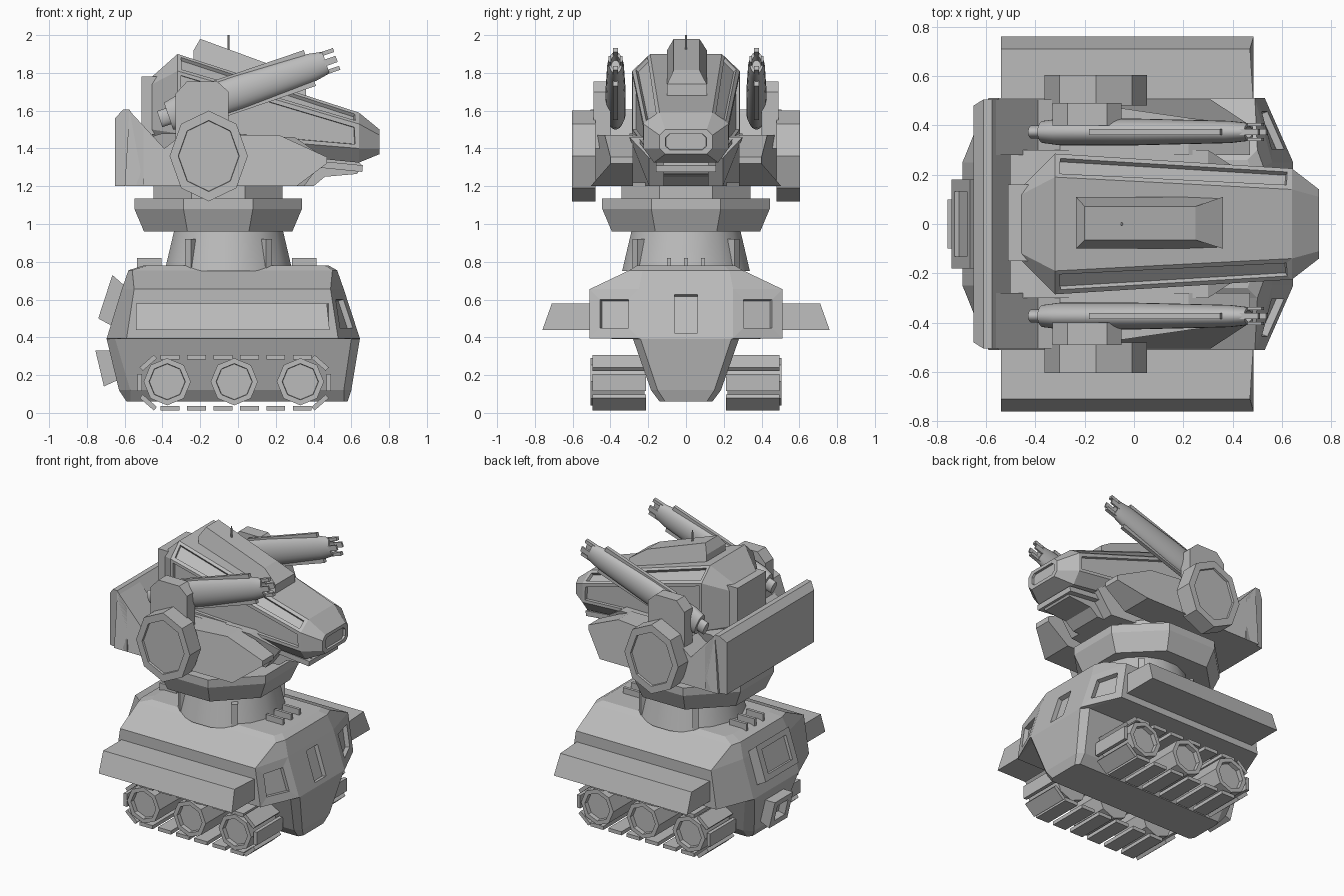
import bpy, bmesh, math
from mathutils import Matrix, Vector

cube = bpy.data.objects.get("Cube")
if cube:
    bpy.data.objects.remove(cube, do_unlink=True)

grey = bpy.data.materials.new("plain grey")
grey.use_nodes = True
grey.diffuse_color = (0.5, 0.5, 0.5, 1)
grey.node_tree.nodes["Principled BSDF"].inputs["Base Color"].default_value = grey.diffuse_color


def loft(rings, bm=None):
    """Skin equal-length rings of points and cap both ends."""
    bm = bm or bmesh.new()
    rows = [[bm.verts.new(p) for p in ring] for ring in rings]
    count = len(rows[0])
    for low, high in zip(rows, rows[1:]):
        for i in range(count):
            j = (i + 1) % count
            bm.faces.new((low[i], low[j], high[j], high[i]))
    bm.faces.new(rows[0])
    bm.faces.new(rows[-1])
    bmesh.ops.recalc_face_normals(bm, faces=bm.faces[:])
    return bm


def slab(profile, y_from, y_to, bm=None):
    """Extrude an x-z profile along y."""
    return loft([[(x, y, z) for x, z in profile] for y in (y_from, y_to)], bm)


def circle(sides, rx, ry, turn=0):
    steps = [math.tau * (i + turn) / sides for i in range(sides)]
    return [(rx * math.cos(a), ry * math.sin(a)) for a in steps]


def disc(x, z, rx, rz, sides=8):
    return [(x + a, z + b) for a, b in circle(sides, rx, rz)]


def turned(x, levels, sides, turn=0):
    """Stack of level polygons given as (z, radius)."""
    return loft([[(x + a, b, z) for a, b in circle(sides, r, r, turn)] for z, r in levels])


def box(bm, place, size, angle=0, axis="Y"):
    matrix = Matrix.Translation(place) @ Matrix.Rotation(angle, 4, axis) @ Matrix.Diagonal((*size, 1))
    bmesh.ops.create_cube(bm, size=1, matrix=matrix)


def facing(bm, direction):
    return max(bm.faces, key=lambda f: f.normal.dot(Vector(direction)) + 0.01 * f.calc_area())


def recess(bm, face, scale, depth):
    """Cut a scaled copy of a face into the surface."""
    bmesh.ops.inset_individual(bm, faces=[face], thickness=0.005)
    middle = face.calc_center_median()
    for v in face.verts:
        v.co = middle + (v.co - middle) * Vector(scale)
    bmesh.ops.inset_individual(bm, faces=[face], thickness=0.002, depth=-depth)


def finish(name, bm, mirror=False, smooth=False):
    mesh = bpy.data.meshes.new(name)
    bm.to_mesh(mesh)
    bm.free()
    mesh.materials.append(grey)
    obj = bpy.data.objects.new(name, mesh)
    bpy.context.scene.collection.objects.link(obj)
    if mirror:
        obj.modifiers.new("mirror", "MIRROR").use_axis = (False, True, False)
    if smooth:
        for polygon in mesh.polygons:
            polygon.use_smooth = True
        mesh.set_sharp_from_angle(angle=math.radians(35))


# Hull with a narrow keel and chamfered corners
def hull_ring(z, front, back, end_y, side_front, side_back, side_y):
    half = [(front, end_y), (side_front, side_y), (side_back, side_y), (back, end_y)]
    return [(x, y, z) for x, y in half] + [(x, -y, z) for x, y in reversed(half)]


hull = loft([
    hull_ring(0.06, 0.58, -0.59, 0.11, 0.56, -0.57, 0.14),
    hull_ring(0.12, 0.6, -0.63, 0.15, 0.56, -0.57, 0.185),
    hull_ring(0.39, 0.645, -0.695, 0.24, 0.6, -0.65, 0.28),
    hull_ring(0.395, 0.645, -0.695, 0.25, 0.53, -0.59, 0.51),
    hull_ring(0.655, 0.56, -0.615, 0.25, 0.49, -0.55, 0.51),
    hull_ring(0.755, 0.525, -0.58, 0.23, 0.5, -0.56, 0.3),
    hull_ring(0.78, 0.48, -0.5, 0.2, 0.46, -0.48, 0.26)])
windows = [f for f in hull.faces if f.normal.x > 0.5 and 0.5 < f.calc_center_median().z < 0.6]
for f in windows:
    centred = abs(f.calc_center_median().y) < 0.1
    recess(hull, f, (0.8, 0.25, 0.8) if centred else (0.6, 0.6, 0.6), 0.03)
finish("hull", hull)

# Hatches on the back of the hull
hatch = slab([(-0.665, 0.73), (-0.58, 0.655), (-0.63, 0.44), (-0.74, 0.5)], -0.18, 0.18)
recess(hatch, facing(hatch, (-1, 0, 0)), (0.7, 0.75, 0.7), 0.02)
finish("rear_hatch", hatch)
hitch = slab([(-0.755, 0.33), (-0.62, 0.33), (-0.6, 0.19), (-0.71, 0.14)], -0.1, 0.1)
recess(hitch, facing(hitch, (-1, 0, 0)), (0.6, 0.6, 0.6), 0.05)
finish("rear_hitch", hitch)

# Side fenders
fender = loft([[(x, 0.48, 0.44), (x, 0.48, 0.58), (x - trim, 0.71, 0.58), (x, 0.76, 0.44)]
               for x, trim in ((-0.54, 0), (0.485, 0.015))])
finish("fender", fender, mirror=True)

# Roof fins
fins = bmesh.new()
for x in (-0.47, 0.35):
    for y in (-0.09, 0, 0.09):
        box(fins, (x, y, 0.79), (0.13, 0.02, 0.06))
finish("roof_fins", fins)

# Track pads laid around a chamfered loop
pads = bmesh.new()
for i in range(6):
    for z in (0.025, 0.295):
        box(pads, (-0.36 + i * 0.14, 0.353, z), (0.1, 0.285, 0.025))
for x, out in ((-0.52, -1), (0.48, 1)):
    box(pads, (x, 0.353, 0.16), (0.025, 0.285, 0.09))
    for z, lift in ((0.055, -1), (0.265, 1)):
        box(pads, (x - out * 0.045, 0.353, z), (0.1, 0.285, 0.025), out * lift * 0.72)
finish("track_pads", pads, mirror=True)

# Road wheels
for label, x in (("rear", -0.375), ("middle", -0.02), ("front", 0.33)):
    wheel = slab(disc(x, 0.165, 0.125, 0.125), 0.22, 0.505)
    recess(wheel, facing(wheel, (0, 1, 0)), (0.8, 1, 0.8), 0.03)
    finish(label + "_wheel", wheel, mirror=True)

# Neck, ribs and collar
finish("neck", turned(-0.05, [(0.75, 0.345), (0.98, 0.29)], 16, 0.5), smooth=True)
ribs = bmesh.new()
for sx in (-1, 1):
    box(ribs, (-0.05 + sx * 0.2, 0.25, 0.84), (0.04, 0.05, 0.16), sx * -0.65, "Z")
finish("neck_ribs", ribs, mirror=True)
finish("collar", turned(-0.105, [(0.96, 0.425), (1.08, 0.48), (1.135, 0.48)], 8, 0.5))
finish("turret_ring", turned(-0.105, [(1.12, 0.37), (1.22, 0.37)], 8, 0.5))

# Turret body
core = slab([(-0.6, 1.2), (-0.6, 1.42), (-0.4, 1.48), (0.3, 1.46), (0.46, 1.35), (0.35, 1.2)], -0.3, 0.3)
for v in core.verts:
    if v.co.x > 0.32:
        v.co.y *= 0.65
finish("turret_core", core)
wall = slab([(-0.65, 1.2), (-0.65, 1.56), (-0.61, 1.605), (-0.575, 1.605), (-0.5, 1.5), (-0.5, 1.2)], -0.505, 0.505)
for v in wall.verts:
    if v.co.x < -0.63:
        v.co.y *= 0.95
finish("rear_wall", wall)
skirt = slab([(-0.6, 1.2), (-0.575, 1.6), (-0.39, 1.4), (-0.3, 1.47), (0.22, 1.47),
              (0.47, 1.355), (0.47, 1.32), (0.31, 1.2)], 0.28, 0.505)
for v in skirt.verts:
    if v.co.y > 0.4 and v.co.x > 0.4:
        v.co.y = 0.4
    elif v.co.y > 0.4 and v.co.z > 1.45 and v.co.x > 0:
        v.co.y = 0.43
finish("side_skirt", skirt, mirror=True)

# Shoulder discs and gun mounts
shoulder = slab(disc(-0.155, 1.36, 0.207, 0.24), 0.48, 0.603)
recess(shoulder, facing(shoulder, (0, 1, 0)), (0.8, 1, 0.8), 0.015)
finish("shoulder_disc", shoulder, mirror=True)
mount = slab([(-0.33, 1.4), (-0.33, 1.69), (-0.27, 1.755), (-0.11, 1.755), (-0.05, 1.7), (-0.05, 1.4)], 0.4, 0.49)
finish("gun_mount", mount, mirror=True)

# Raised guns: oval barrels with a hollow toothed muzzle
stations = [(0, 0.045), (0.05, 0.045), (0.05, 0.075), (0.12, 0.09), (0.45, 0.09),
            (0.85, 0.075), (0.93, 0.06), (0.93, 0.04), (0.85, 0.04)]
gun = loft([[(d, a, b) for a, b in circle(24, 0.6 * r, r)] for d, r in stations])
for sign in (-1, 1):
    box(gun, (0.56, 0, sign * 0.08), (0.56, 0.025, 0.04))
    box(gun, (0.95, 0, sign * 0.05), (0.08, 0.025, 0.022))
    box(gun, (0.95, sign * 0.03, 0), (0.08, 0.012, 0.035))
gun.transform(Matrix.Translation((-0.415, 0.373, 1.555)) @ Matrix.Rotation(-0.328, 4, "Y"))
finish("gun_barrel", gun, mirror=True, smooth=True)


# Head: tapering eight-sided sections from back to nose
def head_ring(x, top, top_y, brow, side_y, cheek, bottom, bottom_y):
    half = [(top_y, top), (side_y, brow), (side_y, cheek), (bottom_y, bottom)]
    return [(x, y, z) for y, z in half] + [(x, -y, z) for y, z in reversed(half)]


head = loft([
    head_ring(-0.455, 1.78, 0.12, 1.74, 0.15, 1.5, 1.45, 0.12),
    head_ring(-0.32, 1.9, 0.19, 1.81, 0.285, 1.48, 1.42, 0.22),
    head_ring(0.64, 1.59, 0.14, 1.53, 0.225, 1.4, 1.325, 0.17),
    head_ring(0.75, 1.5, 0.11, 1.47, 0.14, 1.4, 1.37, 0.11)])
long_faces = [f for f in head.faces if f.calc_area() > 0.08 and abs(f.normal.y) > 0.3 and f.normal.z > -0.2]
bmesh.ops.inset_individual(head, faces=long_faces, thickness=0.03, depth=0)
bmesh.ops.inset_individual(head, faces=long_faces, thickness=0.002, depth=-0.02)
recess(head, facing(head, (1, 0, 0)), (1, 0.8, 0.7), 0.015)
finish("head", head)

# Head fittings
finish("back_pack", slab([(-0.51, 1.475), (-0.51, 1.78), (-0.4, 1.78), (-0.4, 1.475)], -0.15, 0.16))
crest = slab([(-0.235, 1.84), (-0.235, 1.92), (-0.2, 1.98), (0.25, 1.815), (0.36, 1.74), (0.36, 1.66)], -0.1, 0.11)
for v in crest.verts:
    if v.co.z > 1.95 or 0.2 < v.co.x < 0.3:
        v.co.y *= 0.65
finish("crest", crest)
jaw = slab([(0.2, 1.42), (0.62, 1.34), (0.66, 1.31), (0.63, 1.265), (0.46, 1.25), (0.4, 1.2), (0.2, 1.2)], -0.12, 0.12)
finish("jaw", jaw)
lip = bmesh.new()
box(lip, (0.54, 0, 1.305), (0.24, 0.32, 0.035), 0.1)
finish("lip", lip)
antenna = turned(-0.05, [(1.88, 0.007), (2.0, 0.005)], 6)
finish("antenna", antenna)
